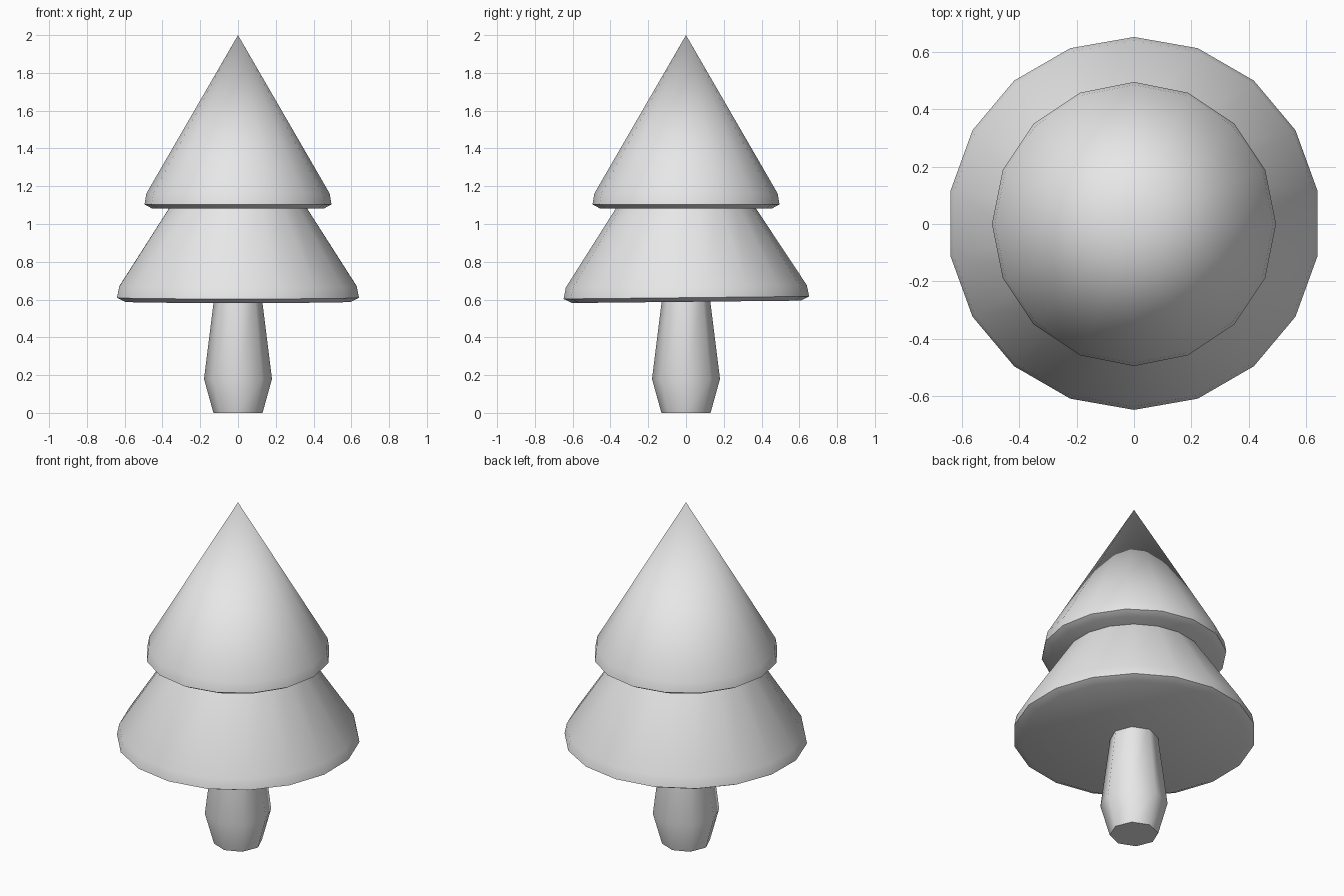
import bpy
import math

cube = bpy.data.objects.get("Cube")
if cube:
    bpy.data.objects.remove(cube, do_unlink=True)

grey = bpy.data.materials.new("plain_grey")
grey.use_nodes = True
grey.diffuse_color = (0.8, 0.8, 0.8, 1)
grey.node_tree.nodes["Principled BSDF"].inputs["Base Color"].default_value = (0.8, 0.8, 0.8, 1)


def lathe(name, profile, sides, smooth_angle):
    """Turn a (radius, height) profile round z; radius 0 makes a point."""
    verts, faces, rings = [], [], []
    for r, z in profile:
        count = sides if r > 0 else 1
        rings.append([len(verts) + i for i in range(count)])
        for i in range(count):
            a = math.pi / 2 + math.tau * i / sides
            verts.append((r * math.cos(a), r * math.sin(a), z))
    for low, high in zip(rings, rings[1:]):
        for i in range(sides):
            j = (i + 1) % sides
            if len(high) == 1:
                faces.append((low[i], low[j], high[0]))
            else:
                faces.append((low[i], low[j], high[j], high[i]))
    # Close the open ends
    faces.append(rings[0][::-1])
    if len(rings[-1]) > 1:
        faces.append(rings[-1])
    mesh = bpy.data.meshes.new(name)
    mesh.from_pydata(verts, [], faces)
    mesh.materials.append(grey)
    obj = bpy.data.objects.new(name, mesh)
    bpy.context.collection.objects.link(obj)
    bpy.ops.object.select_all(action="DESELECT")
    obj.select_set(True)
    bpy.context.view_layer.objects.active = obj
    bpy.ops.object.shade_smooth_by_angle(angle=math.radians(smooth_angle))
    return obj


# Trunk, bulging near the ground
lathe("trunk", [(0.13, 0), (0.18, 0.18), (0.125, 0.62)], 8, 50)

# Lower branches: bevelled rim, slightly tilted
lower = lathe("lower_branches",
              [(0.605, -0.022), (0.65, 0), (0.638, 0.06), (0.34, 0.52)], 18, 35)
lower.location = (0, 0.002, 0.61)
lower.rotation_euler.x = math.radians(0.6)

# Upper branches: bevelled rim rising to the tip
lathe("upper_branches",
      [(0.455, 1.082), (0.495, 1.104), (0.485, 1.162), (0, 2)], 16, 35)
